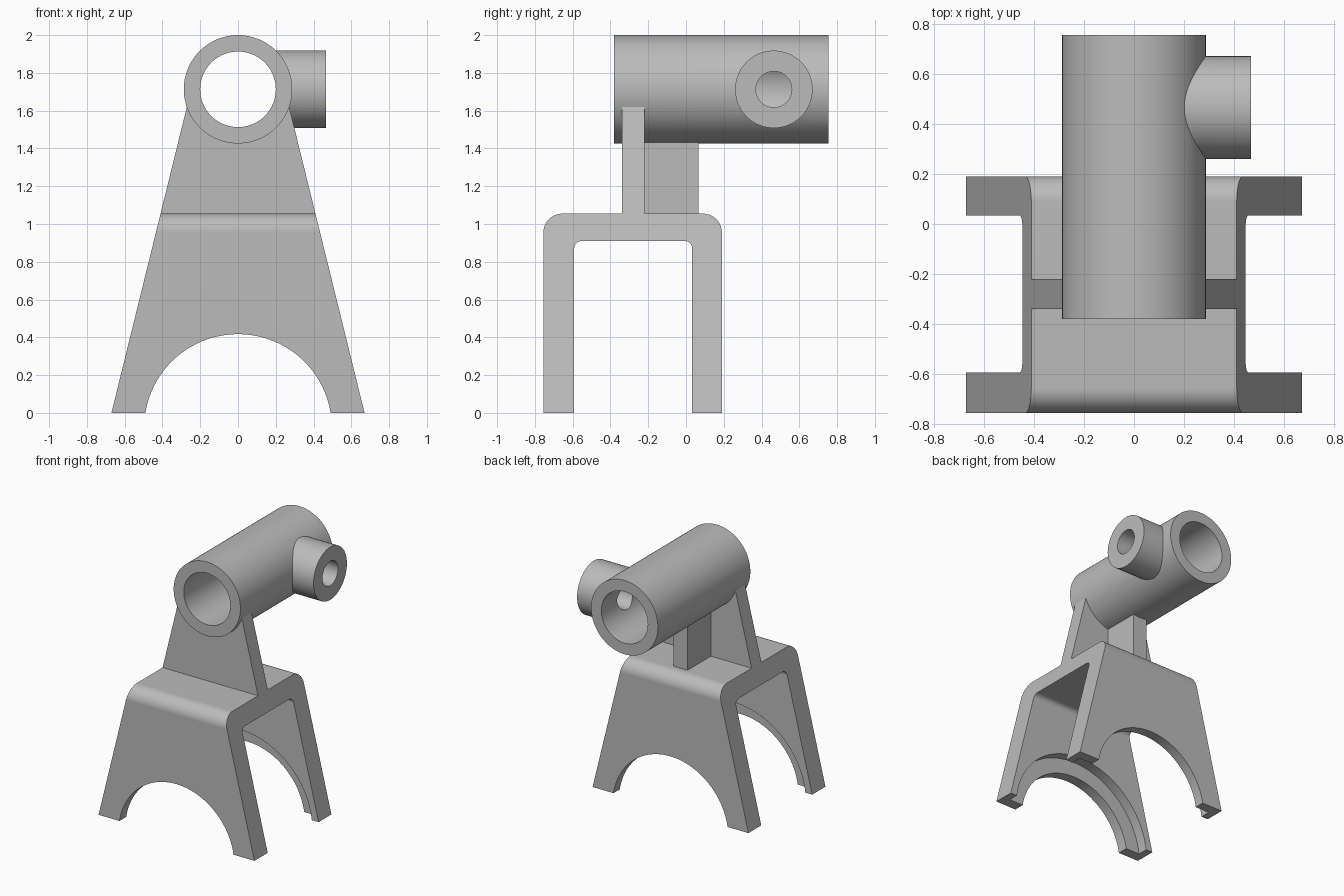
import bpy, bmesh, math
from mathutils import Vector, Matrix

cube = bpy.data.objects.get("Cube")
if cube:
    bpy.data.objects.remove(cube, do_unlink=True)

grey = bpy.data.materials.new("cast grey")
grey.use_nodes = True
colour = (0.5, 0.5, 0.5, 1)
grey.diffuse_color = colour
grey.node_tree.nodes["Principled BSDF"].inputs["Base Color"].default_value = colour

AXIS_Z = 1.713            # height of the barrel axis
ARCH = (0, -0.08)         # centre of the leg arches (x, z)


def make_object(name, bm):
    bmesh.ops.recalc_face_normals(bm, faces=bm.faces)
    mesh = bpy.data.meshes.new(name)
    bm.to_mesh(mesh)
    bm.free()
    mesh.materials.append(grey)
    obj = bpy.data.objects.new(name, mesh)
    bpy.context.collection.objects.link(obj)
    return obj


def prism(name, points, axis, start, end):
    """Extrude a (y, z) profile along x, or an (x, z) profile along y."""
    def place(u, v):
        return (start, u, v) if axis == "x" else (u, start, v)
    bm = bmesh.new()
    face = bm.faces.new([bm.verts.new(place(u, v)) for u, v in points])
    extruded = bmesh.ops.extrude_face_region(bm, geom=[face])["geom"]
    step = Vector((end - start, 0, 0) if axis == "x" else (0, end - start, 0))
    bmesh.ops.translate(bm, vec=step,
                        verts=[g for g in extruded if isinstance(g, bmesh.types.BMVert)])
    return make_object(name, bm)


def rod(name, axis, radius, start, end, u, v, segments=96):
    """Cylinder along x at (y, z) = (u, v), or along y at (x, z) = (u, v)."""
    middle = (start + end) / 2
    turn = Matrix.Rotation(math.pi / 2, 4, "Y" if axis == "x" else "X")
    place = Matrix.Translation((middle, u, v) if axis == "x" else (u, middle, v))
    bm = bmesh.new()
    bmesh.ops.create_cone(bm, cap_ends=True, segments=segments, radius1=radius,
                          radius2=radius, depth=end - start, matrix=place @ turn)
    return make_object(name, bm)


def combine(obj, *steps):
    """Apply (operation, cutter) pairs and discard the cutters."""
    for operation, cutter in steps:
        cutter.hide_render = True
        mod = obj.modifiers.new("shape", "BOOLEAN")
        mod.operation, mod.object, mod.solver = operation, cutter, "EXACT"
    graph = bpy.context.evaluated_depsgraph_get()
    mesh = bpy.data.meshes.new_from_object(obj.evaluated_get(graph))
    obj.modifiers.clear()
    obj.data = mesh
    for _, cutter in steps:
        bpy.data.objects.remove(cutter, do_unlink=True)
    return obj


def round_corner(cy, cz, radius, first, last, steps=10):
    angles = [math.radians(first + (last - first) * i / steps) for i in range(steps + 1)]
    return [(cy + radius * math.cos(a), cz + radius * math.sin(a)) for a in angles]


def taper(name, low, high, start, end):
    """Slab along y whose sloping sides follow the tapered outline."""
    a, b = (0.67 - 0.2464 * z for z in (low, high))
    return prism(name, [(-a, low), (a, low), (b, high), (-b, high)], "y", start, end)


# Yoke: rounded U section, tapered sides, stepped arches in both legs
outer, inner = 0.1, 0.04
section = ([(-0.755, 0)] + round_corner(-0.755 + outer, 1.055 - outer, outer, 180, 90)
           + round_corner(0.19 - outer, 1.055 - outer, outer, 90, 0)
           + [(0.19, 0), (0.033, 0)]
           + round_corner(0.033 - inner, 0.91 - inner, inner, 0, 90)
           + round_corner(-0.592 + inner, 0.91 - inner, inner, 90, 180) + [(-0.592, 0)])
yoke = combine(prism("yoke", section, "x", -0.8, 0.8),
               ("INTERSECT", taper("outline", -0.1, 1.2, -1, 1)),
               ("DIFFERENCE", rod("arch", "y", 0.497, -1, 1, *ARCH)),
               ("DIFFERENCE", rod("arch_step", "y", 0.617, -0.672, 0.113, *ARCH)))

# Barrel with its side boss, both bored through
barrel = combine(rod("barrel", "y", 0.287, -0.38, 0.755, 0, AXIS_Z),
                 ("UNION", rod("boss", "x", 0.205, 0, 0.467, 0.465, AXIS_Z)),
                 ("DIFFERENCE", rod("bore", "y", 0.2, -1, 1, 0, AXIS_Z)),
                 ("DIFFERENCE", rod("boss_bore", "x", 0.095, 0, 1, 0.465, AXIS_Z, 64)))

# Upright plate and rib, ending inside the barrel wall
upright = combine(taper("upright_plate", 1.05, 1.72, -0.34, -0.22),
                  ("DIFFERENCE", rod("seat_cut", "y", 0.235, -1, 1, 0, AXIS_Z)))
rib = prism("support_rib", [(-0.06, 1.05), (0.06, 1.05), (0.06, 1.46), (-0.06, 1.46)],
            "y", -0.23, 0.067)

# Smooth the curved faces and keep the edges crisp
bpy.ops.object.select_all(action="DESELECT")
for part in (yoke, barrel, upright, rib):
    part.select_set(True)
    bpy.context.view_layer.objects.active = part
bpy.ops.object.shade_smooth_by_angle(angle=math.radians(30))
for part in (yoke, barrel, upright, rib):
    part.modifiers.new("even shading", "WEIGHTED_NORMAL").keep_sharp = True
